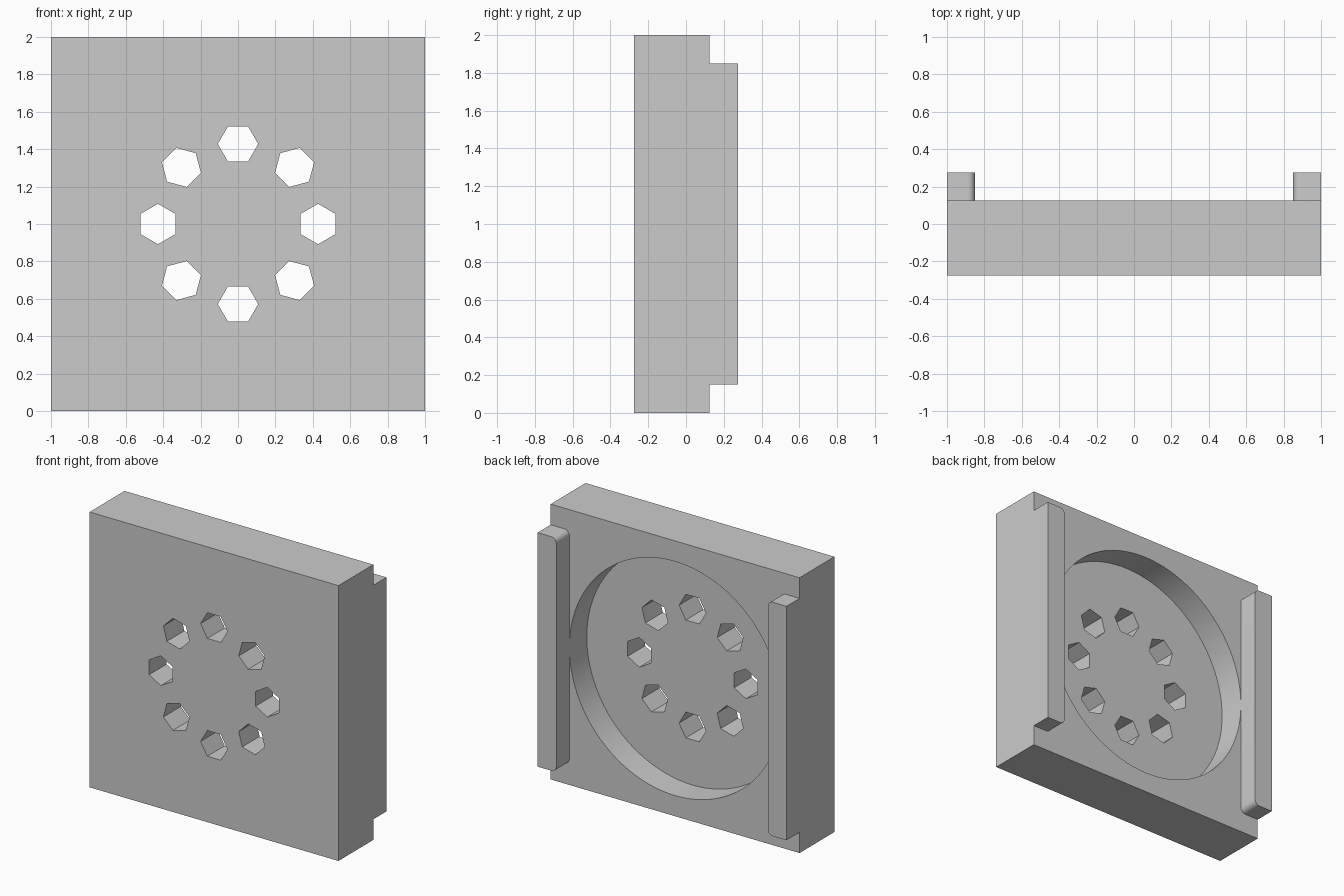
import bpy, bmesh
from math import pi, sin, cos, radians
from mathutils import Matrix

if "Cube" in bpy.data.objects:
    bpy.data.objects.remove(bpy.data.objects["Cube"], do_unlink=True)

GREY = (0.6, 0.6, 0.6, 1)
grey = bpy.data.materials.new("plain grey")
grey.use_nodes = True
grey.diffuse_color = GREY
grey.node_tree.nodes["Principled BSDF"].inputs["Base Color"].default_value = GREY

FRONT, BACK, TIP = -0.275, 0.125, 0.275
RECESS_FLOOR = -0.075
MID = 1.0


def ring(radius, sides, cx=0.0, cz=MID, turn=0.0):
    """Regular polygon in the xz plane."""
    return [(cx + radius * cos(turn + 2 * pi * i / sides),
             cz + radius * sin(turn + 2 * pi * i / sides)) for i in range(sides)]


def prism(name, outlines, y0, y1):
    """Object made of xz outlines extruded from y0 to y1."""
    bm = bmesh.new()
    for outline in outlines:
        face = bm.faces.new([bm.verts.new((x, y0, z)) for x, z in outline])
        new = bmesh.ops.extrude_face_region(bm, geom=[face])["geom"]
        verts = [v for v in new if isinstance(v, bmesh.types.BMVert)]
        bmesh.ops.translate(bm, verts=verts, vec=(0, y1 - y0, 0))
    bmesh.ops.recalc_face_normals(bm, faces=bm.faces)
    mesh = bpy.data.meshes.new(name)
    bm.to_mesh(mesh)
    bm.free()
    mesh.materials.append(grey)
    obj = bpy.data.objects.new(name, mesh)
    bpy.context.collection.objects.link(obj)
    return obj


def cut(target, cutter):
    """Subtract the cutter, then delete it."""
    mod = target.modifiers.new("cut", "BOOLEAN")
    mod.operation = "DIFFERENCE"
    mod.solver = "EXACT"
    mod.object = cutter
    bpy.context.view_layer.objects.active = target
    bpy.ops.object.modifier_apply(modifier=mod.name)
    bpy.data.objects.remove(cutter, do_unlink=True)


# Square plate with a round recess in the back
plate = prism("plate", [[(-1, 0), (1, 0), (1, 2), (-1, 2)]], FRONT, BACK)
cut(plate, prism("recess_cutter", [ring(0.85, 96)], RECESS_FLOOR, BACK + 0.1))

# Ring of hexagonal through holes, each turned to face the centre
holes = []
for i in range(8):
    a = i * pi / 4
    holes.append(ring(0.108, 6, 0.428 * cos(a), MID + 0.428 * sin(a), a + pi / 6))
cut(plate, prism("hole_cutter", holes, FRONT - 0.1, BACK + 0.1))

# Two rails on the back with rounded inner corners
R = 0.04
profile = [(1, 0.15), (1, 1.85)]
for cz, start in ((1.85 - R, 90), (0.15 + R, 180)):
    for k in range(9):
        a = radians(start + k * 90 / 8)
        profile.append((0.85 + R + R * cos(a), cz + R * sin(a)))
left_rail = prism("left_rail", [profile], BACK, TIP)
right_rail = prism("right_rail", [[(-x, z) for x, z in profile]], BACK, TIP)

# Smooth the curved walls, keep the edges sharp
bpy.ops.object.select_all(action="DESELECT")
for obj in (plate, left_rail, right_rail):
    obj.select_set(True)
bpy.context.view_layer.objects.active = plate
bpy.ops.object.shade_smooth_by_angle(angle=radians(30))
